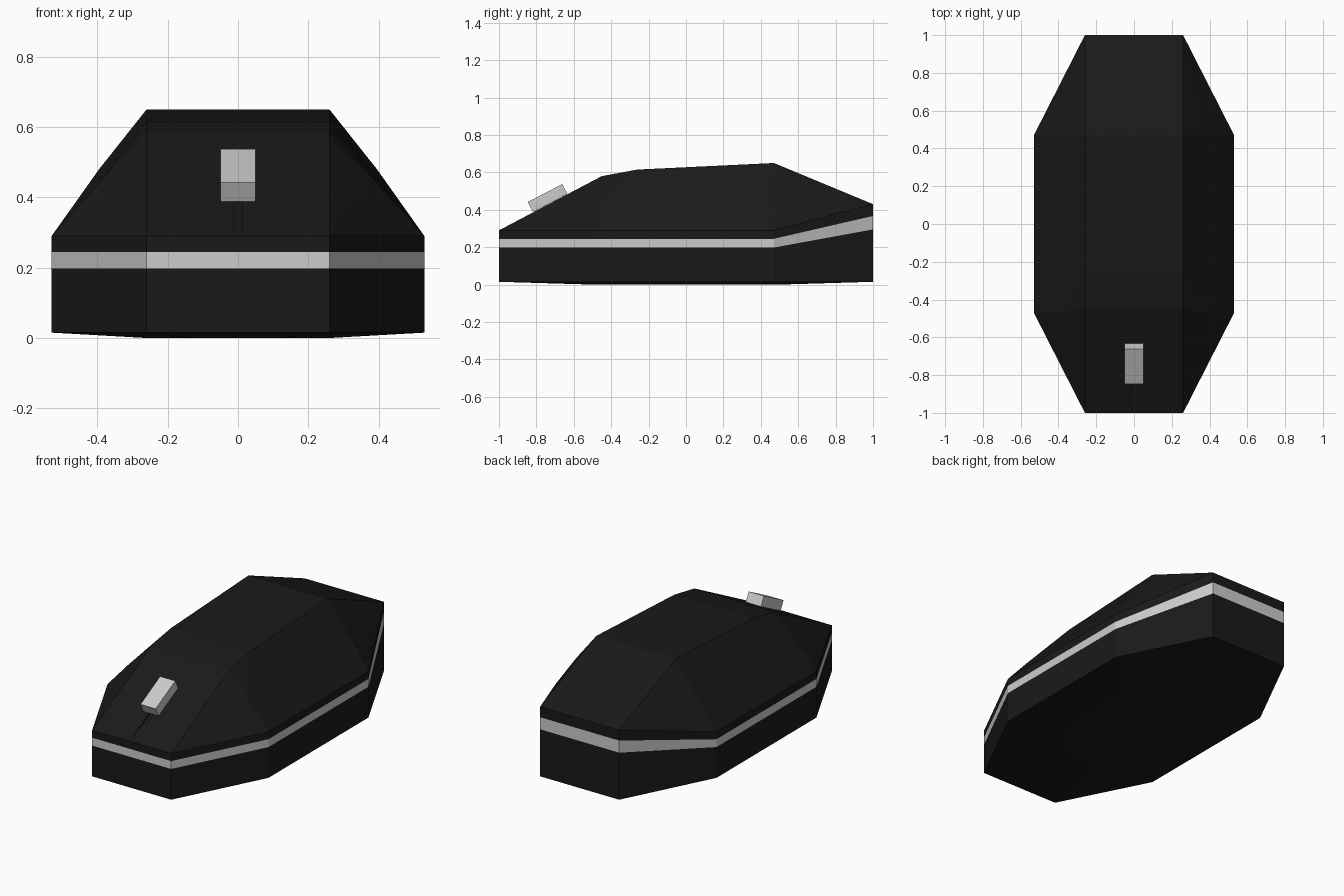
import bpy, bmesh, math

if "Cube" in bpy.data.objects:
    bpy.data.objects.remove(bpy.data.objects["Cube"])

black = bpy.data.materials.new("black_plastic")
black.diffuse_color = (0.01, 0.01, 0.01, 1)
black.use_nodes = True
black.node_tree.nodes["Principled BSDF"].inputs["Base Color"].default_value = black.diffuse_color

# Octagonal plan outline, counter-clockwise
PLAN = [(-.26, -1), (.26, -1), (.53, -.47), (.53, .47),
        (.26, 1), (-.26, 1), (-.53, .47), (-.53, -.47)]


def ring(z, z_back):
    return [(x, y, z_back if y > .9 else z) for x, y in PLAN]


def band(lower, upper):
    n = len(lower)
    return [[lower[i], lower[(i + 1) % n], upper[(i + 1) % n], upper[i]] for i in range(n)]


def make(name, faces, mat=None):
    bm = bmesh.new()
    for f in faces:
        bm.faces.new([bm.verts.new(p) for p in f])
    bmesh.ops.remove_doubles(bm, verts=bm.verts, dist=1e-4)
    bmesh.ops.recalc_face_normals(bm, faces=bm.faces)
    me = bpy.data.meshes.new(name)
    bm.to_mesh(me)
    bm.free()
    ob = bpy.data.objects.new(name, me)
    bpy.context.collection.objects.link(ob)
    if mat:
        me.materials.append(mat)
    return ob


base, low, high, rim = ring(.015, .015), ring(.198, .295), ring(.245, .367), ring(.29, .43)

# Lower body with slightly domed underside
under = [(x * .5, y * .5, 0) for x, y in PLAN]
make("lower_body", [under] + band(under, base) + band(base, low), black)

# Pale trim stripe
make("trim_stripe", band(low, high))

# Upper shell: rim wall, ridge panels, faceted flanks
faces = band(high, rim)
ridge = [(-.45, .58), (-.26, .615), (.47, .65), (1, .43)]
for (y0, z0), (y1, z1) in zip(ridge, ridge[1:]):
    faces.append([(-.26, y0, z0), (.26, y0, z0), (.26, y1, z1), (-.26, y1, z1)])

G, GY = .013, -.66                       # groove half width and end


def slope(y):
    return .29 + (y + 1) * .29 / .55


for s in (-1, 1):
    front, back = (s * .26, -1, .29), (s * .26, 1, .43)
    o1, o2 = (s * .53, -.47, .29), (s * .53, .47, .29)
    m1, m2 = (s * .395, -.47, .44), (s * .395, .47, .48)
    r1, r2, r3 = [(s * .26, y, z) for y, z in ridge[:3]]
    faces += [[front, o1, m1], [front, m1, r1], [o1, o2, m2, m1], [m1, r2, r1],
              [m1, m2, r3, r2], [o2, back, m2], [m2, back, r3]]
    # Front button panel and its groove wall
    g0, g1, g2 = (s * G, -1, .29), (s * G, GY, slope(GY)), (s * G, -.45, .58)
    faces += [[front, g0, g1, g2, r1], [g0, g1, (s * G, GY, slope(GY) - .02)]]

# Groove floor, groove end and the strip behind it
zf = slope(GY)
faces += [[(-G, -1, .29), (G, -1, .29), (G, GY, zf - .02), (-G, GY, zf - .02)],
          [(-G, GY, zf - .02), (G, GY, zf - .02), (G, GY, zf), (-G, GY, zf)],
          [(-G, GY, zf), (G, GY, zf), (G, -.45, .58), (-G, -.45, .58)]]
make("upper_shell", faces, black)

# Scroll button lying on the front slope
bpy.ops.mesh.primitive_cube_add(size=1, location=(0, -.74, .463),
                                rotation=(math.atan(.52), 0, 0))
button = bpy.context.object
button.name = "scroll_button"
button.scale = (.1, .208, .06)
